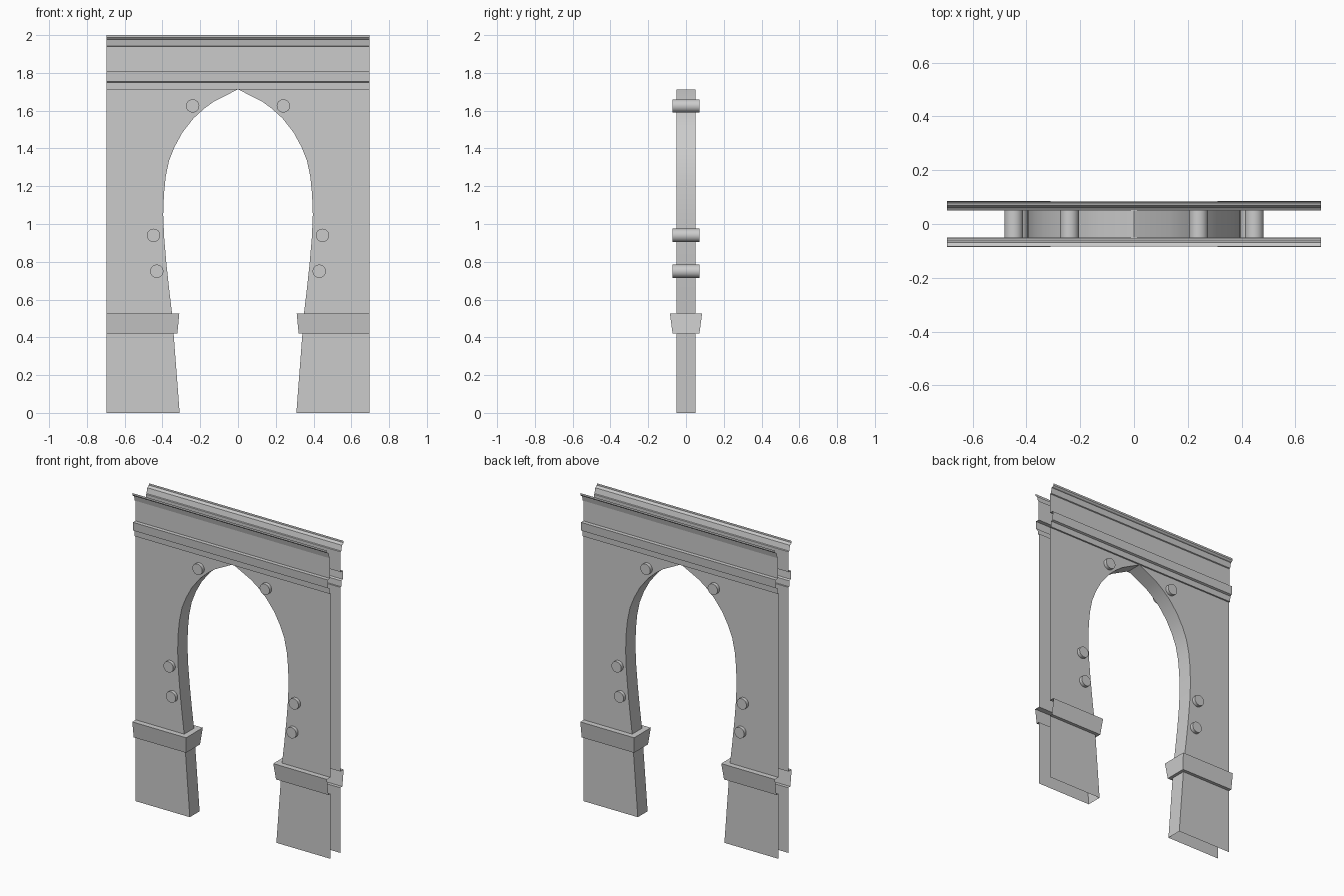
import bpy
import math

if "Cube" in bpy.data.objects:
    bpy.data.objects.remove(bpy.data.objects["Cube"])

HALF_W, WALL_Y = 0.695, 0.05


def finish(obj):
    bpy.ops.object.select_all(action='DESELECT')
    obj.select_set(True)
    bpy.context.view_layer.objects.active = obj
    for mod in list(obj.modifiers):
        bpy.ops.object.modifier_apply(modifier=mod.name)
    bpy.ops.object.shade_smooth_by_angle(angle=math.radians(25))


def strip(name, rows):
    """Skin rows of points (bottom to top), mirrored left/right and front/back."""
    n = len(rows[0])
    verts = [p for row in rows for p in row]
    faces = [(r * n + i, (r + 1) * n + i, (r + 1) * n + i + 1, r * n + i + 1)
             for r in range(len(rows) - 1) for i in range(n - 1)]
    mesh = bpy.data.meshes.new(name)
    mesh.from_pydata(verts, [], faces)
    obj = bpy.data.objects.new(name, mesh)
    bpy.context.collection.objects.link(obj)
    mirror = obj.modifiers.new("mirror", 'MIRROR')
    mirror.use_axis = (True, True, False)
    mirror.merge_threshold = 0.0005
    finish(obj)
    return obj


def wrap(x, y, z):
    """Outer edge, front corner at the opening, middle of the opening's reveal."""
    return [(HALF_W, -y, z), (x, -y, z), (x, 0, z)]


# Lower jambs
strip("lower_jambs", [wrap(x, WALL_Y, z) for x, z in [(0.309, 0), (0.341, 0.42)]])

# Flared impost blocks wrapping the jambs
strip("imposts", [wrap(*p) for p in [
    (0.341, WALL_Y, 0.42), (0.321, 0.071, 0.42),
    (0.311, 0.085, 0.525), (0.349, WALL_Y, 0.525)]])

# Wall around the pointed horseshoe opening
arch = [(0.349, 0.525), (0.364, 0.65), (0.379, 0.79), (0.391, 0.93),
        (0.396, 1.05), (0.392, 1.16), (0.383, 1.25), (0.365, 1.335),
        (0.335, 1.41), (0.294, 1.485), (0.235, 1.56), (0.18, 1.61),
        (0.13, 1.647), (0, 1.713)]
strip("arch_wall", [wrap(x, WALL_Y, z) for x, z in arch])

# String course, frieze and cornice profile as (projection, height)
cornice = [(WALL_Y, 1.713), (0.06, 1.713), (0.062, 1.75), (0.075, 1.755),
           (0.079, 1.81), (0.054, 1.81), (0.054, 1.94), (0.06, 1.943),
           (0.068, 1.977), (0.076, 1.98), (0.083, 1.988), (0.083, 2.0)]
strip("entablature", [[(HALF_W, -y, z), (0, -y, z)] for y, z in cornice])

# Round pegs running through the wall
for side in (-1, 1):
    for x, z in [(0.24, 1.625), (0.447, 0.94), (0.43, 0.75)]:
        bpy.ops.mesh.primitive_cylinder_add(
            vertices=24, radius=0.035, depth=0.144,
            location=(side * x, 0, z), rotation=(math.pi / 2, 0, 0))
        peg = bpy.context.object
        peg.name = "round_peg"
        finish(peg)
